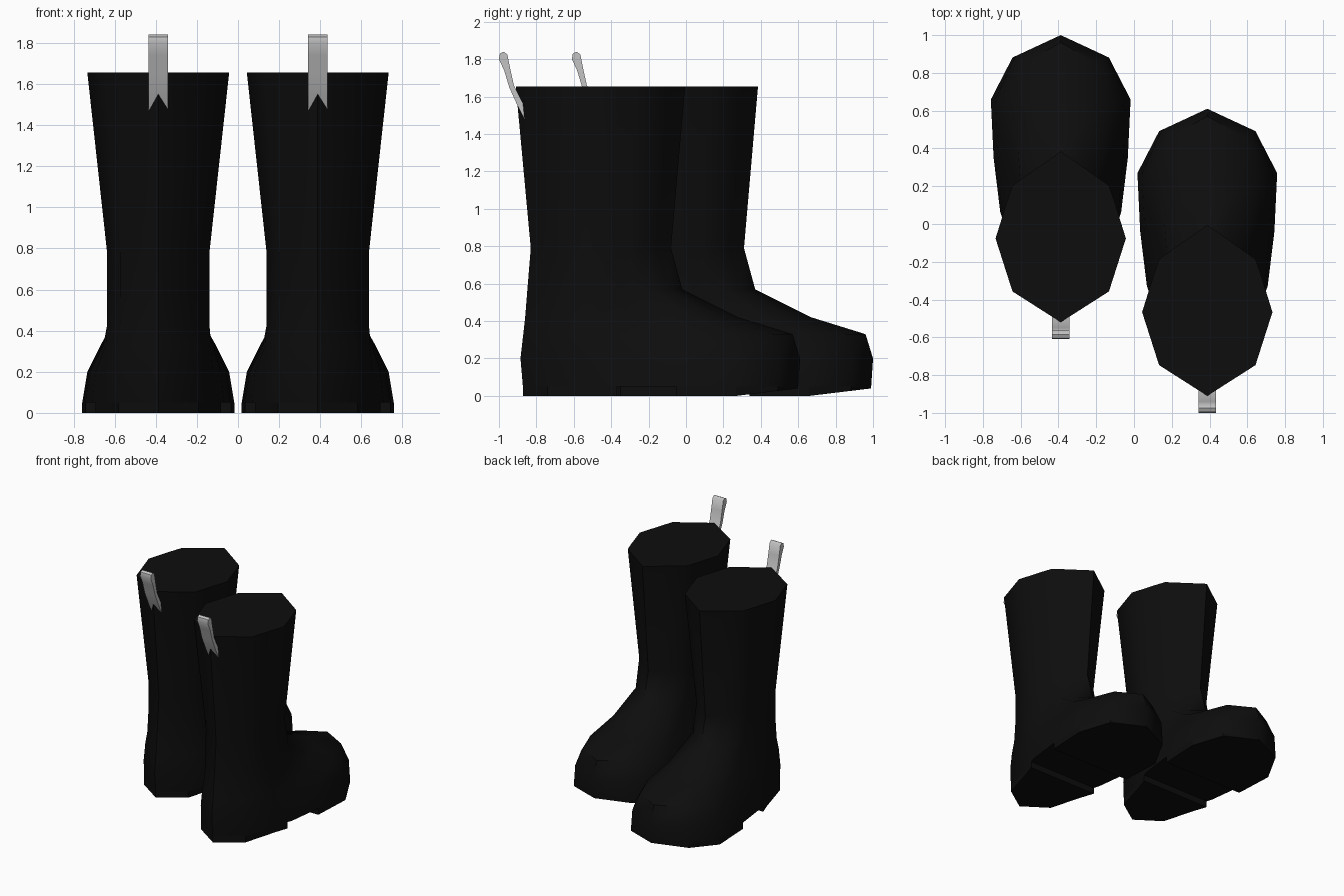
import bpy, bmesh, math

if "Cube" in bpy.data.objects:
    bpy.data.objects.remove(bpy.data.objects["Cube"])


def material(name, value):
    m = bpy.data.materials.new(name)
    m.use_nodes = True
    colour = (value, value, value, 1)
    m.diffuse_color = colour
    m.node_tree.nodes["Principled BSDF"].inputs["Base Color"].default_value = colour
    return m


BLACK = material("black rubber", 0.004)
GREY = material("grey webbing", 0.55)

# Half outlines as (fraction from back to front, fraction of half width)
SHAFT = [(0, 0), (.18, .74), (.49, 1), (.6, .91), (.7, .83), (.8, .74), (.9, .37), (1, 0)]
FOOT = [(0, 0), (.09, .72), (.27, 1), (.37, 1), (.565, .96), (.775, 1), (.926, .69), (1, 0)]

# Boot levels: height, back, front, heel half width, ball half width, foot blend
LEVELS = [
    (.05, -.872, .60, .27, .37, 1),
    (.20, -.885, .61, .265, .345, 1),
    (.33, -.87, .57, .255, .28, 1),
    (.42, -.86, .28, .25, .255, .6),
    (.57, -.848, -.02, .25, .25, 0),
    (.79, -.83, -.08, .25, .25, 0),
    (1.655, -.91, -.005, .345, .345, 0),
]


def outline(level):
    z, back, front, heel, ball, blend = level
    half = []
    for i, (s, f) in enumerate(zip(SHAFT, FOOT)):
        t = s[0] + (f[0] - s[0]) * blend
        w = s[1] + (f[1] - s[1]) * blend
        mix = min(max((i - 2) / 2, 0), 1)
        half.append((w * (heel + (ball - heel) * mix), back + t * (front - back), z))
    return half + [(-x, y, z) for x, y, z in half[-2:0:-1]]


def loft(rings):
    bm = bmesh.new()
    loops = [[bm.verts.new(p) for p in r] for r in rings]
    for a, b in zip(loops, loops[1:]):
        for i in range(len(a)):
            j = (i + 1) % len(a)
            bm.faces.new((a[i], a[j], b[j], b[i]))
    bm.faces.new(loops[0][::-1])
    bm.faces.new(loops[-1])
    return bm


def finish(bm, name, mat, offset, angle):
    bmesh.ops.recalc_face_normals(bm, faces=bm.faces[:])
    mesh = bpy.data.meshes.new(name)
    bm.to_mesh(mesh)
    bm.free()
    mesh.materials.append(mat)
    ob = bpy.data.objects.new(name, mesh)
    ob.location = offset
    bpy.context.collection.objects.link(ob)
    bpy.ops.object.select_all(action="DESELECT")
    ob.select_set(True)
    bpy.context.view_layer.objects.active = ob
    bpy.ops.object.shade_smooth_by_angle(angle=math.radians(angle))


def tread(y, keep_back):
    # Slab under the boot, cut off at the arch
    base = outline(LEVELS[0])
    bm = loft([[(px, py, 0) for px, py, pz in base], base])
    cut = bmesh.ops.bisect_plane(bm, geom=bm.verts[:] + bm.edges[:] + bm.faces[:],
                                 plane_co=(0, y, 0), plane_no=(0, 1, 0),
                                 clear_outer=keep_back, clear_inner=not keep_back)
    edges = [e for e in cut["geom_cut"] if isinstance(e, bmesh.types.BMEdge)]
    bmesh.ops.holes_fill(bm, edges=edges)
    # Toe spring
    for v in bm.verts:
        if v.co.z < .01 and v.co.y > .3:
            v.co.z = .04 * (v.co.y - .27) / .33
    return bm


# Side profile of the pull tab
TAB = [(-.86, 1.47), (-.90, 1.55), (-.945, 1.65), (-.972, 1.74), (-1, 1.80),
       (-.995, 1.83), (-.975, 1.84), (-.955, 1.825), (-.94, 1.75),
       (-.92, 1.66), (-.885, 1.59), (-.84, 1.5)]

for side, offset in (("left", (.388, 0, 0)), ("right", (-.388, .39, 0))):
    finish(loft([outline(l) for l in LEVELS]), side + "_boot", BLACK, offset, 50)
    finish(tread(-.37, True), side + "_heel", BLACK, offset, 30)
    finish(tread(-.05, False), side + "_sole", BLACK, offset, 30)
    tab = loft([[(x, y, z) for y, z in TAB] for x in (-.047, .047)])
    finish(tab, side + "_pull_tab", GREY, offset, 50)
